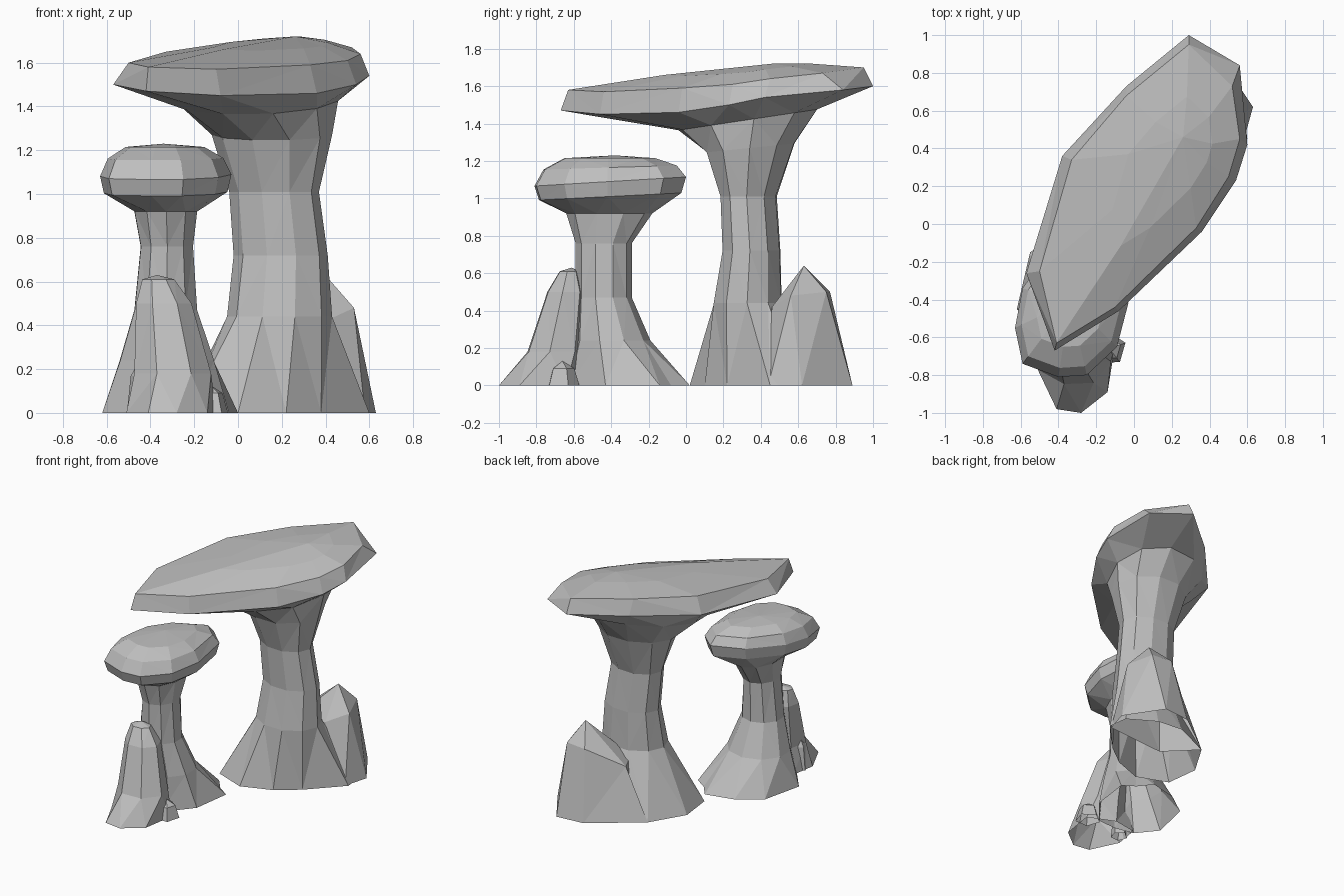
import bpy
import bmesh
import math
from mathutils import Vector

default_cube = bpy.data.objects.get("Cube")
if default_cube:
    bpy.data.objects.remove(default_cube, do_unlink=True)

# One plain stone colour
stone = bpy.data.materials.new("grey_stone")
stone.use_nodes = True
stone_colour = (0.52, 0.52, 0.52, 1)
stone.diffuse_color = stone_colour
stone.node_tree.nodes["Principled BSDF"].inputs["Base Color"].default_value = stone_colour


def outline(z, points):
    """Ring of hand-placed corners at one height."""
    return [Vector((x, y, z)) for x, y in points]


def oval(z, left, right, front, back, sides, start, skew=0, tilt=0):
    """Faceted oval ring fitted to its extents.

    Skew stretches it along the diagonal, tilt raises the back."""
    centre_x, centre_y = (left + right) / 2, (front + back) / 2
    radius_x, radius_y = (right - left) / 2, (back - front) / 2
    lean = math.radians(skew)
    ring = []
    for i in range(sides):
        angle = math.radians(start) + math.tau * i / sides
        y = radius_y * math.sin(angle + lean)
        ring.append(Vector((centre_x + radius_x * math.cos(angle - lean),
                            centre_y + y, z + tilt * y)))
    return ring


def shrink(ring, target, amount):
    """Copy of a ring pulled towards a target point."""
    return [corner.lerp(Vector(target), amount) for corner in ring]


def loft(name, rings, peak=None):
    """Flat-shaded rock skin through rings, open below, with an optional peak."""
    bm = bmesh.new()
    layers = [[bm.verts.new(corner) for corner in ring] for ring in rings]
    count = len(layers[0])
    for lower, upper in zip(layers, layers[1:]):
        for i in range(count):
            j = (i + 1) % count
            bm.faces.new((lower[i], lower[j], upper[j], upper[i]))
    if peak:
        tip = bm.verts.new(peak)
        for i in range(count):
            bm.faces.new((layers[-1][i], layers[-1][(i + 1) % count], tip))
    # Split bent faces into crisp facets
    bmesh.ops.triangulate(bm, faces=bm.faces[:])
    mesh = bpy.data.meshes.new(name)
    bm.to_mesh(mesh)
    bm.free()
    mesh.materials.append(stone)
    rock = bpy.data.objects.new(name, mesh)
    bpy.context.collection.objects.link(rock)
    return rock


# Tall column: wide foot, narrow waist, flaring neck
tall_foot = outline(0, [(-0.23, 0.11), (0, 0.02), (0.22, 0.1), (0.38, 0.22),
                        (0.6, 0.45), (0.58, 0.6), (0.38, 0.72), (0.18, 0.74),
                        (-0.11, 0.61), (-0.26, 0.36)])
tall_rings = [oval(z, left, right, front, back, 10, 215, skew, tilt)
              for z, left, right, front, back, skew, tilt in (
                  (0.44, -0.05, 0.43, 0.14, 0.52, 0, 0),
                  (0.72, -0.02, 0.41, 0.19, 0.51, -2, 0),
                  (1.01, -0.04, 0.37, 0.18, 0.49, -3, 0),
                  (1.27, -0.12, 0.43, 0.1, 0.59, 0, 0.1),
                  (1.42, -0.28, 0.46, -0.05, 0.71, 6, 0.15))]
loft("tall_column", [tall_foot] + tall_rings)

# Shoulder rock leaning on the back of the tall column
shoulder_edge = [Vector(p) for p in (
    (0.53, 0.56, 0.48), (0.46, 0.75, 0.5), (0.3, 0.77, 0.5),
    (0.07, 0.61, 0.37), (0.14, 0.45, 0.38), (0.4, 0.46, 0.42))]
loft("shoulder_rock", [
    outline(0, [(0.63, 0.62), (0.45, 0.89), (0.24, 0.87),
                (-0.11, 0.61), (0.1, 0.4), (0.58, 0.44)]),
    shoulder_edge,
], peak=(0.39, 0.63, 0.64))

# Long leaning slab growing out of the column's neck
slab_rim = [Vector(p) for p in (
    (-0.57, -0.26, 1.5), (-0.42, -0.67, 1.47), (-0.08, -0.46, 1.45),
    (0.36, -0.04, 1.46), (0.54, 0.23, 1.5), (0.6, 0.42, 1.54),
    (0.56, 0.84, 1.58), (0.29, 1, 1.6), (-0.04, 0.73, 1.57),
    (-0.38, 0.36, 1.53))]
slab_edge = [Vector(p) for p in (
    (-0.5, -0.25, 1.6), (-0.41, -0.63, 1.58), (-0.1, -0.44, 1.57),
    (0.33, -0.02, 1.59), (0.5, 0.25, 1.61), (0.56, 0.45, 1.64),
    (0.52, 0.73, 1.67), (0.29, 0.95, 1.7), (-0.04, 0.68, 1.68),
    (-0.33, 0.34, 1.65))]
slab_crown = shrink(slab_edge, (0.27, 0.4, 1.74), 0.5)
loft("tall_slab", [tall_rings[-1], slab_rim, slab_edge, slab_crown],
     peak=(0.26, 0.46, 1.72))

# Short column
short_foot = outline(0, [(-0.5, -0.6), (-0.35, -0.63), (-0.2, -0.62),
                         (-0.04, -0.43), (0, -0.14), (-0.09, -0.08),
                         (-0.17, 0.02), (-0.38, -0.03), (-0.55, -0.15),
                         (-0.62, -0.45)])
short_rings = [oval(z, left, right, front, back, 10, 235)
               for z, left, right, front, back in (
                   (0.24, -0.55, -0.1, -0.61, -0.19),
                   (0.47, -0.48, -0.18, -0.59, -0.29),
                   (0.76, -0.45, -0.2, -0.59, -0.29),
                   (0.92, -0.48, -0.18, -0.64, -0.18))]
loft("short_column", [short_foot] + short_rings)

# Rounded capstone growing out of the short column
cap_plan = [(-0.59, -0.74), (-0.4, -0.81), (-0.25, -0.8), (-0.09, -0.65),
            (-0.03, -0.42), (-0.07, -0.12), (-0.2, 0), (-0.42, -0.1),
            (-0.59, -0.34), (-0.63, -0.55)]


def cap_ring(scale, height, tilt):
    """Capstone outline scaled about its middle, with the back raised."""
    middle = Vector((-0.34, -0.41))
    ring = []
    for corner in cap_plan:
        offset = (Vector(corner) - middle) * scale
        x, y = middle + offset
        ring.append(Vector((x, y, height + tilt * offset.y)))
    return ring


loft("short_capstone", [short_rings[-1], cap_ring(0.94, 1.01, 0.05),
                        cap_ring(1, 1.09, 0.06), cap_ring(0.88, 1.165, 0.03),
                        cap_ring(0.6, 1.215, 0)],
     peak=(-0.34, -0.38, 1.23))

# Blunt spire in front of the short column
loft("front_spire", [
    outline(0, [(-0.41, -0.98), (-0.28, -1), (-0.14, -0.89), (-0.1, -0.64),
                (-0.3, -0.55), (-0.48, -0.58), (-0.51, -0.77)]),
    oval(0.18, -0.48, -0.12, -0.86, -0.54, 7, 247),
    oval(0.5, -0.47, -0.21, -0.75, -0.53, 7, 247),
    oval(0.61, -0.44, -0.29, -0.68, -0.57, 7, 247),
], peak=(-0.37, -0.61, 0.63))

# Small stones tucked around the foot of the spire
for side, x, y, width, height in (("right", -0.13, -0.66, 0.09, 0.13),
                                  ("left", -0.45, -0.7, 0.06, 0.24)):
    loft(side + "_foot_stone", [
        oval(0, x - width, x + width, y - width, y + width, 5, 20),
        oval(height * 0.7, x - width * 0.7, x + width * 0.7,
             y - width * 0.7, y + width * 0.7, 5, 20),
    ], peak=(x, y, height))
